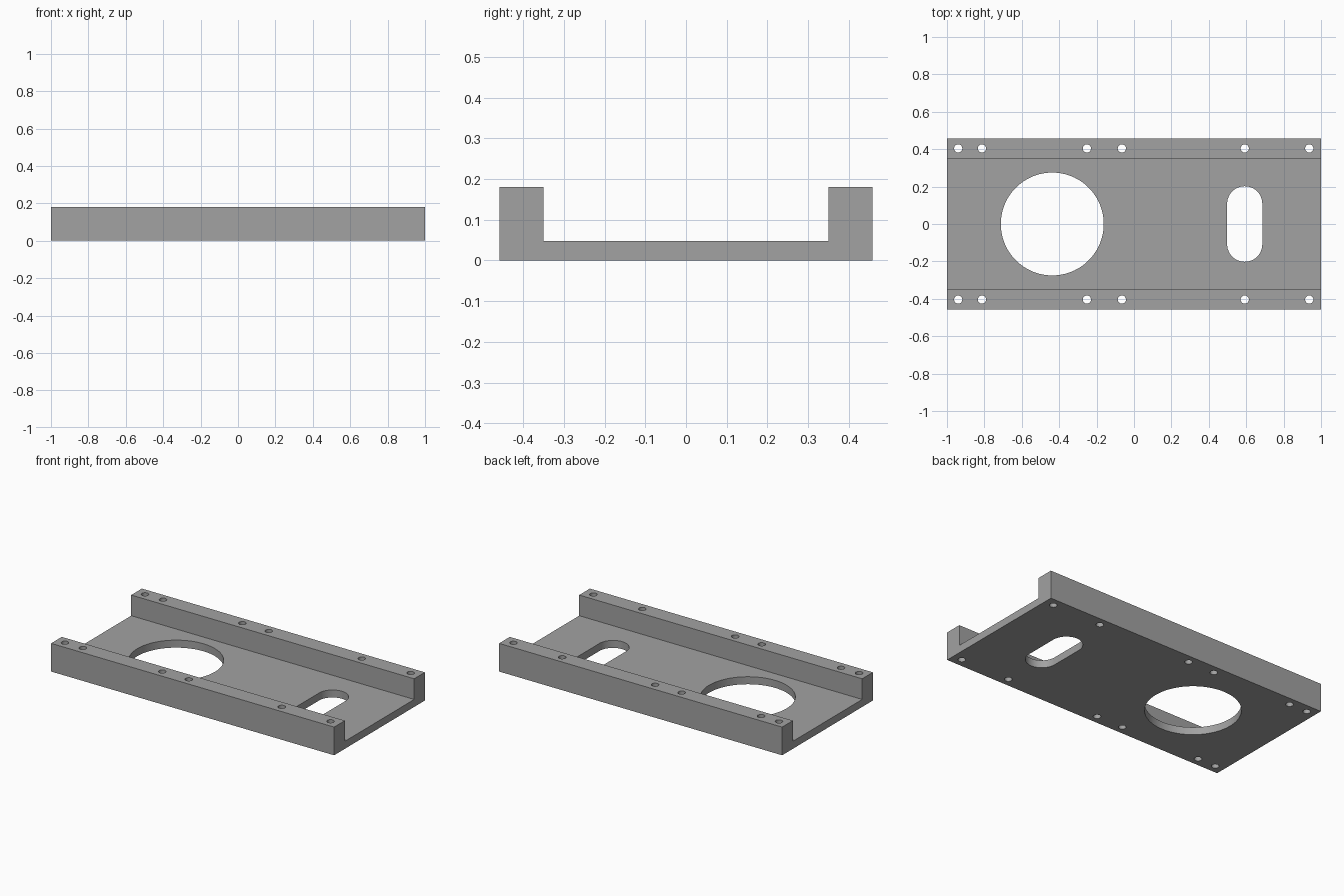
import bpy, bmesh, math

if "Cube" in bpy.data.objects:
    bpy.data.objects.remove(bpy.data.objects["Cube"])

LENGTH, HALF_W, INNER_W = 2.0, 0.458, 0.35
FLOOR, HEIGHT = 0.048, 0.18

grey = bpy.data.materials.new("machined grey")
grey.diffuse_color = (0.36, 0.36, 0.36, 1)
grey.use_nodes = True
grey.node_tree.nodes["Principled BSDF"].inputs["Base Color"].default_value = grey.diffuse_color


def extrude_profile(name, points, direction):
    """Extrude a closed planar outline along a direction into a solid."""
    bm = bmesh.new()
    face = bm.faces.new([bm.verts.new(p) for p in points])
    new = bmesh.ops.extrude_face_region(bm, geom=[face])["geom"]
    bmesh.ops.translate(bm, vec=direction,
                        verts=[v for v in new if isinstance(v, bmesh.types.BMVert)])
    bmesh.ops.recalc_face_normals(bm, faces=bm.faces)
    mesh = bpy.data.meshes.new(name)
    bm.to_mesh(mesh)
    bm.free()
    mesh.materials.append(grey)
    obj = bpy.data.objects.new(name, mesh)
    bpy.context.collection.objects.link(obj)
    return obj


def cutter(name, x, y, radius, straight=0.0, sides=32):
    """Upright round cutter, stretched along y into a slot when straight > 0."""
    pts = []
    for end in (1, -1):
        start = 0 if end == 1 else math.pi
        steps = sides // 2
        for i in range(steps + (1 if straight else 0)):
            a = start + math.pi * i / steps
            pts.append((x + radius * math.cos(a),
                        y + end * straight + radius * math.sin(a), -0.1))
    return extrude_profile(name, pts, (0, 0, 0.5))


# U-shaped channel with two thick side rails
section = [(-HALF_W, 0), (HALF_W, 0), (HALF_W, HEIGHT), (INNER_W, HEIGHT),
           (INNER_W, FLOOR), (-INNER_W, FLOOR), (-INNER_W, HEIGHT), (-HALF_W, HEIGHT)]
channel = extrude_profile("channel_plate", [(-LENGTH / 2, y, z) for y, z in section],
                          (LENGTH, 0, 0))

# Large round opening, slot, and screw holes through both rails
cutters = [cutter("round_opening_cutter", -0.437, 0, 0.275, sides=96),
           cutter("slot_cutter", 0.592, 0, 0.094, straight=0.108, sides=48)]
for x in (-0.94, -0.813, -0.252, -0.065, 0.592, 0.937):
    for y in (-0.404, 0.404):
        cutters.append(cutter("screw_hole_cutter", x, y, 0.022, sides=32))

bpy.context.view_layer.objects.active = channel
channel.select_set(True)
for c in cutters:
    mod = channel.modifiers.new("hole", "BOOLEAN")
    mod.operation, mod.solver, mod.object = "DIFFERENCE", "EXACT", c
    bpy.ops.object.modifier_apply(modifier=mod.name)
    bpy.data.objects.remove(c)

# Smooth hole walls, sharp machined edges
bpy.ops.object.shade_smooth_by_angle(angle=math.radians(30))
